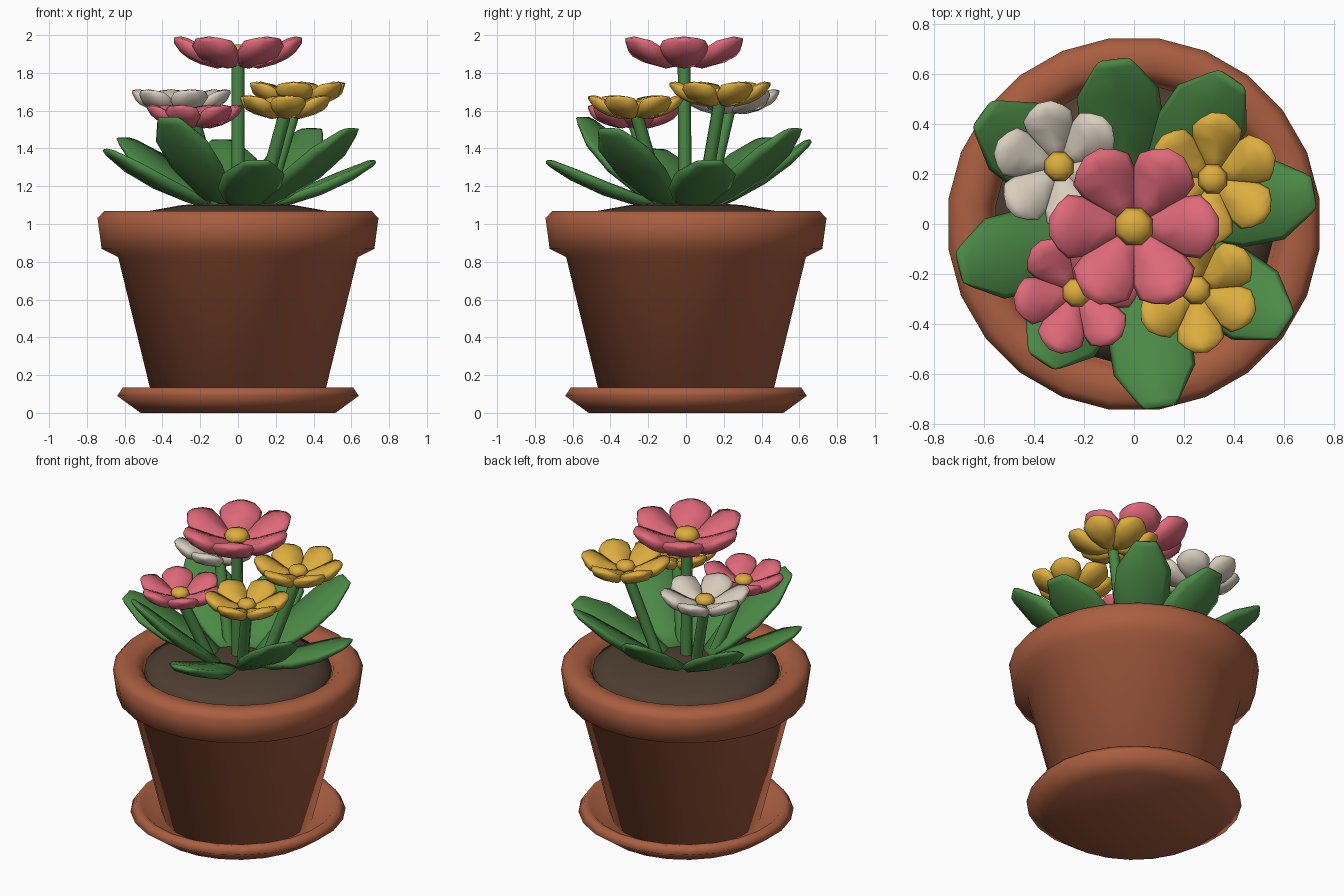
import bpy
import bmesh
from math import radians, sin, cos, pi
from mathutils import Matrix, Vector

cube = bpy.data.objects.get("Cube")
if cube:
    bpy.data.objects.remove(cube, do_unlink=True)


def material(name, rgb):
    m = bpy.data.materials.new(name)
    m.use_nodes = True
    m.diffuse_color = (*rgb, 1)
    m.node_tree.nodes["Principled BSDF"].inputs["Base Color"].default_value = (*rgb, 1)
    return m


TERRACOTTA = material("terracotta", (0.40, 0.112, 0.051))
SOIL = material("soil", (0.076, 0.048, 0.03))
GREEN = material("leaf green", (0.07, 0.25, 0.06))
PINK = material("petal pink", (0.73, 0.14, 0.19))
GOLD = material("petal gold", (0.72, 0.42, 0.048))
CREAM = material("petal cream", (0.70, 0.62, 0.52))


def finish(name, bm, mat, angle=120):
    bmesh.ops.recalc_face_normals(bm, faces=bm.faces)
    mesh = bpy.data.meshes.new(name)
    bm.to_mesh(mesh)
    bm.free()
    mesh.materials.append(mat)
    mesh.shade_smooth()
    mesh.set_sharp_from_angle(angle=radians(angle))
    ob = bpy.data.objects.new(name, mesh)
    bpy.context.collection.objects.link(ob)
    return ob


def bridge(bm, rings):
    """Join equal rings of points with quads and close both ends."""
    loops = [[bm.verts.new(p) for p in ring] for ring in rings]
    n = len(loops[0])
    for a, b in zip(loops, loops[1:]):
        for i in range(n):
            j = (i + 1) % n
            bm.faces.new((a[i], a[j], b[j], b[i]))
    bm.faces.new(loops[0])
    bm.faces.new(loops[-1])


def lathe(name, profile, mat, sides=24, origin=(0, 0, 0)):
    bm = bmesh.new()
    o = Vector(origin)
    turns = [2 * pi * (i + 0.5) / sides for i in range(sides)]
    bridge(bm, [[o + Vector((r * cos(a), r * sin(a), z)) for a in turns]
                for r, z in profile])
    return finish(name, bm, mat)


def blade(bm, stations, place):
    """Puffy blade along +x from stations (distance, rise, half width, half depth)."""
    section = [(-1, 0.2), (-0.88, 0.75), (0, 1), (0.88, 0.75),
               (1, 0.2), (0.72, -0.8), (0, -1), (-0.72, -0.8)]
    bridge(bm, [[place @ Vector((x, w * u, z + t * v)) for u, v in section]
                for x, z, w, t in stations])


# Saucer, pot and soil
lathe("saucer", [(0.52, 0), (0.645, 0.09), (0.615, 0.135), (0.58, 0.13), (0.5, 0.06)],
      TERRACOTTA)
lathe("pot", [(0.45, 0.05), (0.64, 0.825), (0.728, 0.868), (0.75, 1.03), (0.715, 1.068),
              (0.62, 1.068), (0.575, 1.03), (0.555, 0.95)], TERRACOTTA)
lathe("soil", [(0.56, 0.96), (0.56, 1.03), (0.47, 1.07), (0.3, 1.1), (0.03, 1.12)], SOIL)

# Leaves: direction in degrees, reach and height of the tip
LEAVES = [(56, 0.70, 1.50), (10, 0.73, 1.33), (-34, 0.73, 1.50), (-82, 0.74, 1.33),
          (-124, 0.66, 1.56), (-166, 0.72, 1.39), (144, 0.75, 1.45), (97, 0.66, 1.44)]
LEAF_SHAPE = [(0, 0.06, 0.02), (0.2, 0.115, 0.032), (0.48, 0.168, 0.038),
              (0.75, 0.165, 0.034), (0.96, 0.085, 0.02), (1, 0.065, 0.01)]
for i, (turn, reach, top) in enumerate(LEAVES):
    start = Vector((0.13, 0, 1.09))
    run = Vector((reach, 0, top)) - start
    tilt = run.to_track_quat('X', 'Z').to_matrix().to_4x4()
    place = Matrix.Rotation(radians(turn), 4, 'Z') @ Matrix.Translation(start) @ tilt
    bm = bmesh.new()
    blade(bm, [(f * run.length, -0.02 * sin(pi * f), w, t) for f, w, t in LEAF_SHAPE], place)
    finish(f"leaf_{i + 1}", bm, GREEN)

# Flowers: name, centre, size, turn in degrees, petal colour
PETAL = [(0.02, 0.045, 0.018, 0.02), (0.11, 0.052, 0.068, 0.044), (0.2, 0.083, 0.12, 0.052),
         (0.265, 0.116, 0.128, 0.053), (0.305, 0.136, 0.09, 0.042), (0.34, 0.158, 0.035, 0.014)]
FLOWERS = [("centre", (0, -0.01, 1.815), 1, 0, PINK),
           ("left", (-0.23, -0.275, 1.5), 0.74, 10, PINK),
           ("front", (0.25, -0.265, 1.55), 0.74, 35, GOLD),
           ("right", (0.315, 0.18, 1.615), 0.78, 25, GOLD),
           ("back", (-0.3, 0.23, 1.575), 0.78, 43, CREAM)]
for name, pos, size, turn, mat in FLOWERS:
    centre = Vector(pos)
    bm = bmesh.new()
    for k in range(6):
        spin = Matrix.Rotation(radians(turn + 60 * k), 4, 'Z')
        blade(bm, PETAL, Matrix.Translation(centre) @ spin @ Matrix.Scale(size, 4))
    finish(f"{name}_petals", bm, mat)
    lathe(f"{name}_flower_centre",
          [(r * size, z * size) for r, z in
           [(0.06, 0.05), (0.08, 0.09), (0.062, 0.122), (0.02, 0.135)]],
          GOLD, 8, centre)

    # Straight stem leaning out from the soil
    foot = Vector((pos[0] * 0.45, pos[1] * 0.45, 1.08))
    head = centre + Vector((0, 0, 0.05 * size))
    run = head - foot
    bm = bmesh.new()
    bmesh.ops.create_cone(
        bm, cap_ends=True, segments=8, radius1=0.036, radius2=0.034, depth=run.length,
        matrix=Matrix.Translation((foot + head) / 2)
        @ run.to_track_quat('Z', 'Y').to_matrix().to_4x4())
    finish(f"{name}_stem", bm, GREEN, 50)
